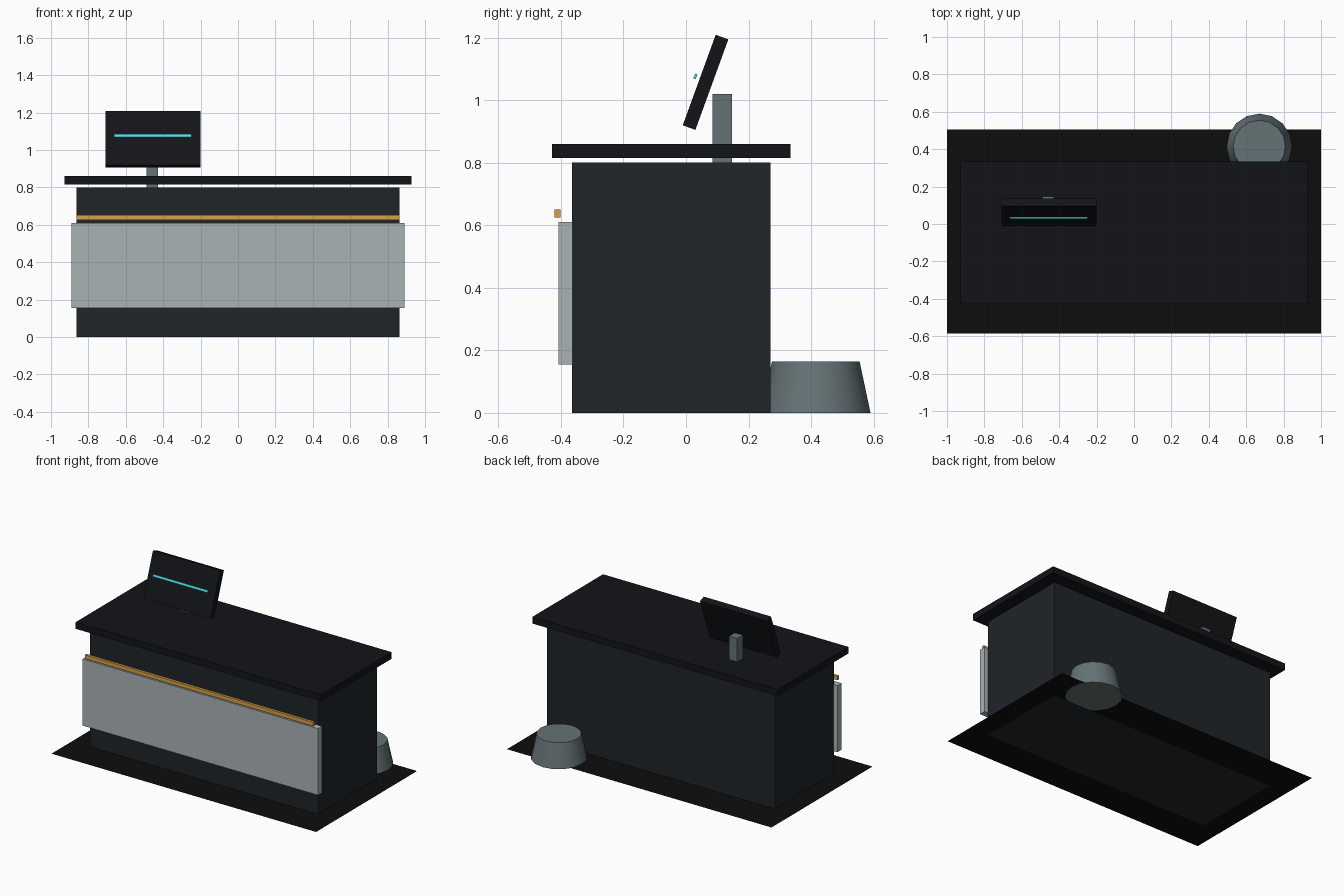
import bpy
import math

default = bpy.data.objects.get("Cube")
if default:
    bpy.data.objects.remove(default, do_unlink=True)


def material(name, rgb, roughness=0.6):
    mat = bpy.data.materials.new(name)
    mat.use_nodes = True
    color = (*rgb, 1.0)
    mat.diffuse_color = color
    shader = mat.node_tree.nodes["Principled BSDF"]
    shader.inputs["Base Color"].default_value = color
    shader.inputs["Roughness"].default_value = roughness
    return mat


def finish(name, mat):
    obj = bpy.context.object
    obj.name = obj.data.name = name
    obj.data.materials.append(mat)
    return obj


def box(name, center, size, mat, tilt=0.0):
    bpy.ops.mesh.primitive_cube_add(size=1, location=center)
    obj = finish(name, mat)
    obj.scale = size
    bpy.ops.object.transform_apply(location=False, rotation=False, scale=True)
    obj.rotation_euler.x = tilt
    return obj


charcoal = material("charcoal", (0.014, 0.018, 0.022))
black = material("black", (0.006, 0.007, 0.009))
mat_black = material("mat_black", (0.004, 0.004, 0.004), 0.9)
pale_grey = material("pale_grey", (0.40, 0.45, 0.46))
steel = material("steel", (0.13, 0.17, 0.18))
gold = material("gold", (0.70, 0.35, 0.06))
cyan = material("cyan", (0.08, 0.72, 0.85))

# Floor mat, a single flat sheet
bpy.ops.mesh.primitive_plane_add(size=1, location=(0, -0.04, 0.002))
floor_mat = finish("floor_mat", mat_black)
floor_mat.scale = (2.0, 1.09, 1)
bpy.ops.object.transform_apply(location=False, rotation=False, scale=True)

# Counter body, top and front trim
box("counter_body", (0, -0.047, 0.40), (1.725, 0.635, 0.80), charcoal)
box("counter_top", (0, -0.047, 0.8375), (1.855, 0.763, 0.045), black)
box("front_panel", (0, -0.385, 0.383), (1.78, 0.044, 0.455), pale_grey)
box("trim_strip", (0, -0.411, 0.638), (1.725, 0.018, 0.026), gold)

# Tilted screen on its post
TILT = -math.radians(20)
box("screen_post", (-0.459, 0.116, 0.91), (0.062, 0.062, 0.22), steel)
box("screen", (-0.455, 0.0625, 1.057), (0.508, 0.043, 0.308), black, TILT)
box("screen_line", (-0.455, 0.030, 1.076), (0.415, 0.008, 0.016), cyan, TILT)

# Tapered bin behind the counter
bpy.ops.mesh.primitive_cone_add(vertices=16, radius1=0.175, radius2=0.14,
                                depth=0.165, location=(0.67, 0.415, 0.0825))
finish("waste_bin", steel)
bpy.ops.object.shade_smooth_by_angle(angle=math.radians(35))
